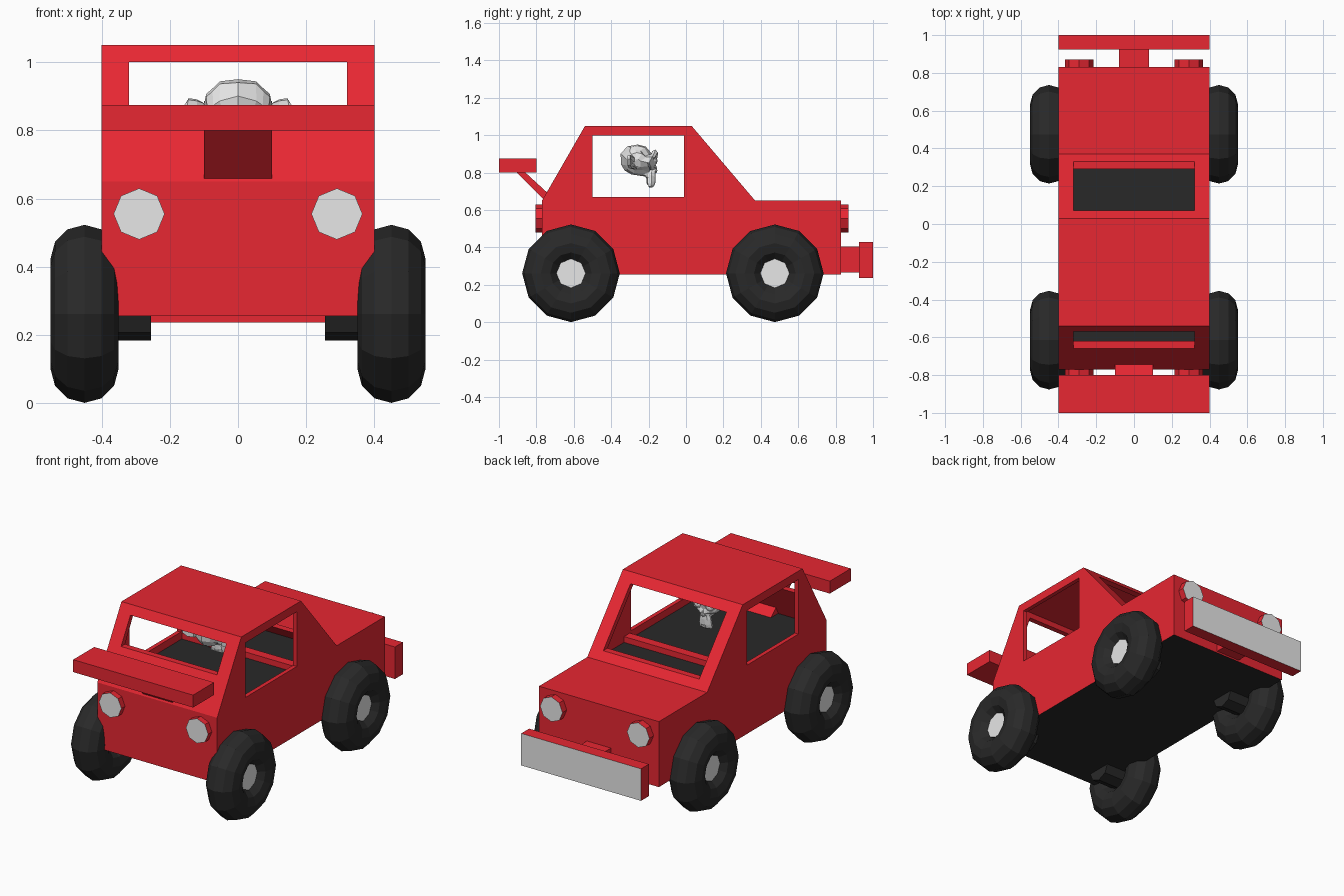
import bpy, bmesh, math
from mathutils import Vector, Matrix

if "Cube" in bpy.data.objects:
    bpy.data.objects.remove(bpy.data.objects["Cube"])


def material(name, rgb):
    m = bpy.data.materials.new(name)
    m.diffuse_color = (*rgb, 1)
    m.use_nodes = True
    m.node_tree.nodes["Principled BSDF"].inputs["Base Color"].default_value = m.diffuse_color
    return m


RED = material("red paint", (0.8, 0.02, 0.032))
BLACK = material("black rubber", (0.022, 0.022, 0.022))
GREY = material("light grey", (0.8, 0.8, 0.8))


def finish(name, bm, *mats, face_dir=None):
    """Make an object; faces pointing along face_dir get the second material."""
    bmesh.ops.recalc_face_normals(bm, faces=bm.faces)
    if face_dir:
        for f in bm.faces:
            f.material_index = int(f.normal.dot(Vector(face_dir)) > 0.9)
    me = bpy.data.meshes.new(name)
    bm.to_mesh(me)
    bm.free()
    for m in mats:
        me.materials.append(m)
    ob = bpy.data.objects.new(name, me)
    bpy.context.collection.objects.link(ob)
    return ob


def box(name, lo, hi, *mats, face_dir=None):
    bm = bmesh.new()
    bmesh.ops.create_cube(bm, size=1)
    for v in bm.verts:
        v.co = [lo[i] + (v.co[i] + 0.5) * (hi[i] - lo[i]) for i in range(3)]
    return finish(name, bm, *mats, face_dir=face_dir)


def prism(name, profile, half, *mats, face_dir=None):
    """Extrude a (y, z) side profile across x."""
    bm = bmesh.new()
    face = bm.faces.new([bm.verts.new((-half, y, z)) for y, z in profile])
    ext = bmesh.ops.extrude_face_region(bm, geom=[face])["geom"]
    bmesh.ops.translate(bm, vec=(2 * half, 0, 0),
                        verts=[e for e in ext if isinstance(e, bmesh.types.BMVert)])
    return finish(name, bm, *mats, face_dir=face_dir)


def cylinder(name, start, end, r, sides, *mats):
    """Cylinder whose end cap gets the second material."""
    a, b = Vector(start), Vector(end)
    d = b - a
    rot = d.to_track_quat('Z', 'Y').to_matrix().to_4x4()
    bm = bmesh.new()
    bmesh.ops.create_cone(bm, cap_ends=True, segments=sides, radius1=r, radius2=r,
                          depth=d.length, matrix=Matrix.Translation((a + b) / 2) @ rot)
    return finish(name, bm, *mats, face_dir=d.normalized())


# Body shell with black underside
body = prism("body", [(0.83, 0.255), (0.83, 0.65), (0.37, 0.65), (0.03, 1.05),
                      (-0.54, 1.05), (-0.77, 0.65), (-0.77, 0.255)],
             0.4, RED, BLACK, face_dir=(0, 0, -1))

# Cabin hollow and window openings
cutters = [
    prism("cabin_cutter", [(0.355, 0.62), (0.011, 1.025), (-0.524, 1.025), (-0.74, 0.62)],
          0.375, RED),
    box("side_window_cutter", (-0.6, -0.5, 0.67), (0.6, -0.01, 1.0), RED),
    box("windshield_cutter", (-0.32, -0.05, 0.695), (0.32, 0.6, 1.0), RED),
    box("rear_window_cutter", (-0.32, -0.9, 0.845), (0.32, -0.45, 1.0), RED),
]
for c in cutters:
    mod = body.modifiers.new(c.name, 'BOOLEAN')
    mod.operation = 'DIFFERENCE'
    mod.solver = 'EXACT'
    mod.object = c
    c.hide_render = True
    c.hide_set(True)

# Cabin floor and the bar across it
box("cabin_floor", (-0.376, -0.735, 0.618), (0.376, 0.35, 0.625), BLACK)
box("cabin_bar", (-0.376, 0.0, 0.62), (0.376, 0.055, 0.66), RED)

# Driver head
bpy.ops.mesh.primitive_monkey_add(size=2, location=(0, -0.25, 0.835),
                                  rotation=(0, 0, math.pi))
head = bpy.context.object
head.name = head.data.name = "driver_head"
head.scale = (0.117,) * 3
head.data.materials.append(GREY)

# Rear spoiler and its sloping strut
box("spoiler", (-0.4, -1.0, 0.80), (0.4, -0.8, 0.875), RED)
prism("spoiler_strut", [(-0.925, 0.82), (-0.88, 0.82), (-0.64, 0.60), (-0.67, 0.565)],
      0.1, RED)

# Front bumper with grey face, and its mount
box("bumper", (-0.4, 0.925, 0.237), (0.4, 1.0, 0.43), RED, GREY, face_dir=(0, 1, 0))
box("bumper_mount", (-0.08, 0.82, 0.265), (0.08, 0.93, 0.405), RED)

for side, s in (("left", -1), ("right", 1)):
    # Lamps at both ends
    cylinder(f"{side}_headlight", (s * 0.29, 0.8, 0.555), (s * 0.29, 0.87, 0.555),
             0.075, 8, RED, GREY)
    cylinder(f"{side}_rear_lamp", (s * 0.29, -0.74, 0.555), (s * 0.29, -0.805, 0.555),
             0.075, 8, RED, GREY)
    # Tyres and axles with grey hub caps
    for end, y in (("front", 0.475), ("rear", -0.615)):
        bpy.ops.mesh.primitive_torus_add(
            location=(s * 0.45, y, 0.262), rotation=(0, math.pi / 2, 0),
            major_segments=12, minor_segments=12, major_radius=0.161, minor_radius=0.1)
        tyre = bpy.context.object
        tyre.name = tyre.data.name = f"{end}_{side}_tyre"
        tyre.data.materials.append(BLACK)
        cylinder(f"{end}_{side}_axle", (s * 0.255, y, 0.262), (s * 0.505, y, 0.262),
                 0.078, 8, BLACK, GREY)
